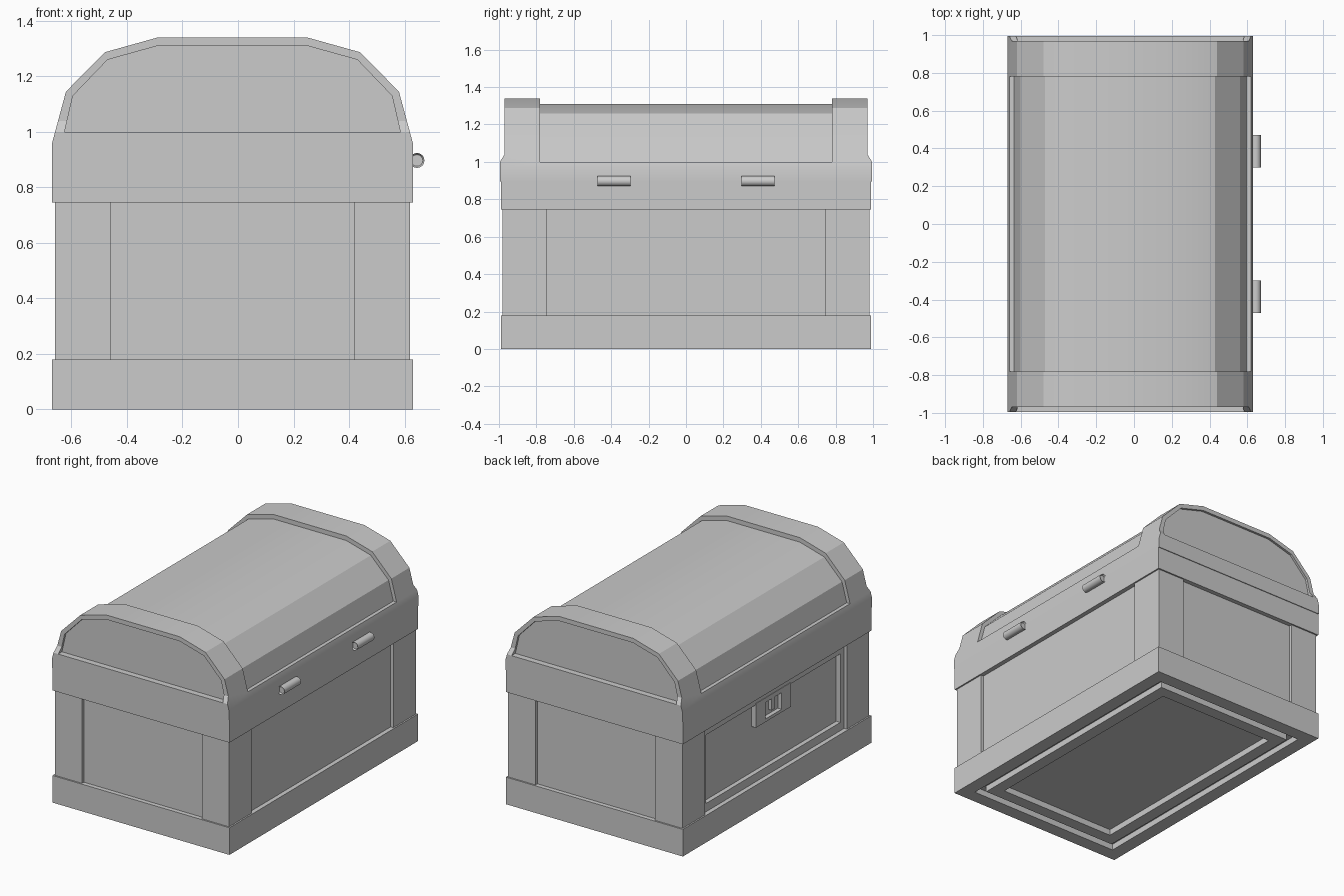
import bpy, bmesh, math
from mathutils import Vector

if "Cube" in bpy.data.objects:
    bpy.data.objects.remove(bpy.data.objects["Cube"])


def make_object(name, bm):
    bmesh.ops.recalc_face_normals(bm, faces=bm.faces[:])
    mesh = bpy.data.meshes.new(name)
    bm.to_mesh(mesh)
    bm.free()
    ob = bpy.data.objects.new(name, mesh)
    bpy.context.collection.objects.link(ob)
    return ob


def prism(name, pts, lo, hi, axis='y'):
    """Extrude a closed (a, z) outline along y or x."""
    bm = bmesh.new()
    place = (lambda a, z: (a, lo, z)) if axis == 'y' else (lambda a, z: (lo, a, z))
    face = bm.faces.new([bm.verts.new(place(a, z)) for a, z in pts])
    ext = bmesh.ops.extrude_face_region(bm, geom=[face])
    move = Vector((0, hi - lo, 0)) if axis == 'y' else Vector((hi - lo, 0, 0))
    bmesh.ops.translate(bm, vec=move, verts=[v for v in ext['geom'] if isinstance(v, bmesh.types.BMVert)])
    return make_object(name, bm)


def box(name, x0, x1, y0, y1, z0, z1):
    return prism(name, [(x0, z0), (x1, z0), (x1, z1), (x0, z1)], y0, y1)


def cut(ob, cutter):
    cutter.hide_render = True
    mod = ob.modifiers.new("cut", 'BOOLEAN')
    mod.operation = 'DIFFERENCE'
    mod.solver = 'EXACT'
    mod.object = cutter
    bpy.context.view_layer.objects.active = ob
    bpy.ops.object.modifier_apply(modifier=mod.name)
    bpy.data.objects.remove(cutter)


CX = -0.02  # centre of the chest in x


def arch(half):
    """Mirror a half outline (offset from CX, z) into a full arch."""
    return [(CX + a, z) for a, z in half] + [(CX - a, z) for a, z in reversed(half)]


# Base band with a groove and recess underneath
base = box("base_band", CX - 0.65, CX + 0.65, -0.99, 0.99, 0, 0.18)
groove = box("groove", CX - 0.56, CX + 0.56, -0.90, 0.90, -0.1, 0.04)
cut(groove, box("groove_core", CX - 0.51, CX + 0.51, -0.85, 0.85, -0.2, 0.2))
cut(base, groove)
cut(base, box("recess", CX - 0.43, CX + 0.43, -0.77, 0.77, -0.1, 0.04))

# Body with recessed panels between corner posts
body = box("body", CX - 0.64, CX + 0.64, -0.98, 0.98, 0.1, 0.85)
for s in (-1, 1):
    ys = sorted((s * 0.96, s * 1.1))
    cut(body, box("end_panel", CX - 0.44, CX + 0.44, ys[0], ys[1], 0.178, 0.76))
    xs = sorted((CX + s * 0.62, CX + s * 0.8))
    cut(body, box("side_panel", xs[0], xs[1], -0.745, 0.745, 0.178, 0.76))
cut(body, box("latch_side_panel", -0.8, -0.61, -0.705, 0.705, 0.235, 0.69))

# Band around the rim
box("rim_band", CX - 0.65, CX + 0.65, -0.99, 0.99, 0.745, 0.895)

# Lock plate with square recess and bar
plate = box("lock_plate", -0.643, -0.60, -0.185, 0.185, 0.54, 0.70)
cut(plate, box("lock_recess", -0.8, -0.615, -0.085, 0.085, 0.56, 0.67))
box("lock_bar", -0.64, -0.61, -0.015, 0.015, 0.59, 0.675)

# Arched lid: full block, then trimmed ends, end panels and roof recess
lid = prism("lid", arch([(0.65, 0.895), (0.65, 0.96), (0.60, 1.145), (0.46, 1.287), (0.27, 1.34)]), -0.995, 0.995)
inner = [(0.605, 1.0), (0.575, 1.13), (0.45, 1.26), (0.27, 1.31)]
for s in (-1, 1):
    trim = [(0.995, 1.0), (0.97, 1.04), (0.97, 1.5), (1.2, 1.5), (1.2, 1.0)]
    cut(lid, prism("end_trim", [(s * y, z) for y, z in trim], -1, 1, 'x'))
    ys = sorted((s * 0.955, s * 1.1))
    cut(lid, prism("end_recess", arch(inner), ys[0], ys[1]))
roof = [(0.615, 1.0), (0.58, 1.13), (0.45, 1.26), (0.27, 1.31)]
outline = arch(roof) + [(CX - 0.9, 1.0), (CX - 0.9, 1.6), (CX + 0.9, 1.6), (CX + 0.9, 1.0)]
cut(lid, prism("roof_recess", outline, -0.78, 0.78))

# Hinge barrels with recessed ends
hinges = []
for side, yc in (("left", -0.385), ("right", 0.385)):
    ring = [(0.645 + 0.027 * math.cos(i * math.pi / 8), 0.897 + 0.027 * math.sin(i * math.pi / 8)) for i in range(16)]
    hinge = prism("hinge_" + side, ring, yc - 0.087, yc + 0.087)
    bm = bmesh.new()
    bm.from_mesh(hinge.data)
    caps = [f for f in bm.faces if len(f.verts) > 4]
    bmesh.ops.inset_individual(bm, faces=caps, thickness=0.006)
    for f in caps:
        bmesh.ops.translate(bm, vec=-f.normal * 0.01, verts=f.verts[:])
    bm.to_mesh(hinge.data)
    bm.free()
    hinges.append(hinge)

# Smooth the lid curve and hinges, keep hard edges sharp
bpy.ops.object.select_all(action='DESELECT')
for ob in hinges + [lid]:
    ob.select_set(True)
bpy.context.view_layer.objects.active = lid
bpy.ops.object.shade_smooth_by_angle(angle=math.radians(29))
